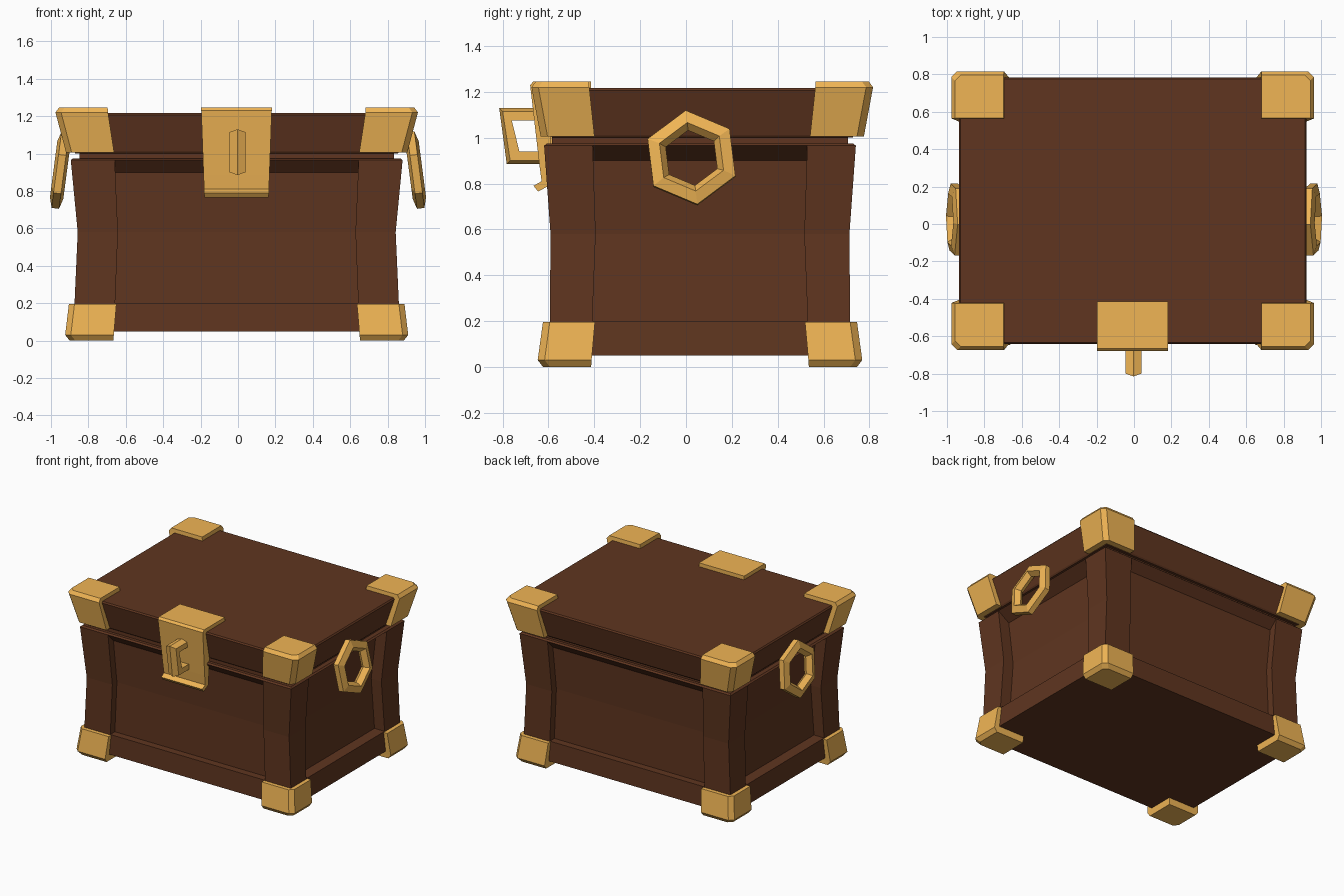
import bpy, bmesh
from math import sin, cos, radians
from mathutils import Matrix, Vector

if "Cube" in bpy.data.objects:
    bpy.data.objects.remove(bpy.data.objects["Cube"])


def material(name, col):
    m = bpy.data.materials.new(name)
    m.diffuse_color = (*col, 1)
    m.use_nodes = True
    m.node_tree.nodes["Principled BSDF"].inputs["Base Color"].default_value = m.diffuse_color
    return m


WOOD = material("dark_wood", (0.115, 0.036, 0.014))
GOLD = material("brass", (0.87, 0.46, 0.09))


def loft(name, rings, mat, closed=False):
    """Skin a list of equal-length point rings; cap the ends unless closed."""
    bm = bmesh.new()
    vr = [[bm.verts.new(p) for p in r] for r in rings]
    n = len(vr[0])
    for k in range(len(vr) if closed else len(vr) - 1):
        a, b = vr[k], vr[(k + 1) % len(vr)]
        for i in range(n):
            j = (i + 1) % n
            bm.faces.new((a[i], a[j], b[j], b[i]))
    if not closed:
        bm.faces.new(vr[0])
        bm.faces.new(vr[-1])
    bmesh.ops.recalc_face_normals(bm, faces=bm.faces)
    me = bpy.data.meshes.new(name)
    bm.to_mesh(me)
    bm.free()
    me.materials.append(mat)
    ob = bpy.data.objects.new(name, me)
    bpy.context.collection.objects.link(ob)
    return ob


def rect(z, hx, hy, cy):
    return [(CX + sx * hx, cy + sy * hy, z)
            for sx, sy in ((-1, -1), (1, -1), (1, 1), (-1, 1))]


CX, BODY_Y, LID_Y = -0.007, 0.061, 0.071
CORNERS = [(sx, sy) for sx in (-1, 1) for sy in (-1, 1)]

# Chest body: plinth, recessed panels, overhanging rim, neck under the lid
DX, DY = 0.085, 0.055
loft("body", [rect(z, hx, hy, BODY_Y) for z, hx, hy in (
    (0.05, 0.875, 0.66), (0.20, 0.867, 0.655),
    (0.20, 0.867 - DX, 0.655 - DY), (0.58, 0.85 - DX, 0.652 - DY),
    (0.90, 0.88 - DX, 0.674 - DY), (0.965, 0.887, 0.68),
    (0.975, 0.875, 0.668), (0.975, 0.84, 0.645), (1.01, 0.84, 0.645))], WOOD)

# Waisted corner posts
for k, (sx, sy) in enumerate(CORNERS):
    rings = []
    for z, ox, oy, ix, iy in ((0.20, 0.867, 0.655, 0.65, 0.47),
                              (0.58, 0.85, 0.652, 0.635, 0.455),
                              (0.965, 0.887, 0.68, 0.652, 0.468)):
        rings.append([(CX + sx * x, BODY_Y + sy * y, z)
                      for x, y in ((ix, iy), (ox, iy), (ox, oy), (ix, oy))])
    loft(f"corner_post_{k + 1}", rings, WOOD)

# Lid, flaring upward
loft("lid", [rect(z, hx, hy, LID_Y) for z, hx, hy in (
    (1.00, 0.862, 0.655), (1.01, 0.87, 0.663),
    (1.207, 0.928, 0.712), (1.217, 0.92, 0.704))], WOOD)


# Metal corner brackets with chamfered outer edges
def brackets(name, cy, sections, c=0.03):
    for k, (sx, sy) in enumerate(CORNERS):
        rings = [[(CX + sx * x, cy + sy * y, z) for x, y in
                  ((ix, iy), (ox, iy), (ox, oy - c), (ox - c, oy), (ix, oy))]
                 for z, ox, oy, ix, iy in sections]
        loft(f"{name}_{k + 1}", rings, GOLD)


brackets("bottom_bracket", BODY_Y, ((0.0, 0.893, 0.685, 0.66, 0.475),
                                    (0.03, 0.917, 0.708, 0.657, 0.473),
                                    (0.197, 0.897, 0.685, 0.643, 0.458)))
brackets("lid_bracket", LID_Y, ((1.005, 0.912, 0.705, 0.655, 0.47),
                                (1.22, 0.969, 0.745, 0.688, 0.493),
                                (1.246, 0.95, 0.726, 0.69, 0.495)))

# Hasp plate folded over the lid edge, with a flared lower lip
hasp = ((-0.415, 1.246), (-0.665, 1.246), (-0.68, 1.23), (-0.64, 0.885),
        (-0.63, 0.81), (-0.665, 0.79), (-0.645, 0.765), (-0.59, 0.795),
        (-0.59, 1.0), (-0.62, 1.2), (-0.415, 1.2))
loft("hasp_plate", [[(-0.008 + s * (0.172 + (z - 0.77) * 0.036), y, z)
                     for y, z in hasp] for s in (-1, 1)], GOLD)

# Hasp loop: rectangular frame with a ridged outer edge, rear side in the plate
mid = Vector((0, -0.70, 1.008))
corners = [Vector((0, y, z)) for y, z in
           ((-0.785, 1.10), (-0.60, 1.10), (-0.60, 0.915), (-0.752, 0.915))]
section = ((0.03, 0), (0.015, 0.042), (-0.025, 0.042),
           (-0.025, -0.042), (0.015, -0.042))
rings = []
for p in corners:
    out = Vector((0, 1 if p.y > mid.y else -1, 1 if p.z > mid.z else -1))
    rings.append([p + out * r + Vector((-0.003 + x, 0, 0)) for r, x in section])
loft("hasp_loop", rings, GOLD, closed=True)

# Six-sided ring handles, tilted out at the bottom
section = ((0.208, -0.02), (0.208, 0.02), (0.152, 0.036),
           (0.122, 0.0), (0.152, -0.036))
rings = []
for k in range(6):
    a = radians(97 + 60 * k)
    rings.append([(t, r * cos(a), r * sin(a)) for r, t in section])
tilt = (Matrix.Translation((0.95, 0.024, 0.912))
        @ Matrix.Rotation(radians(-7.5), 4, 'Y'))
rings = [[tilt @ Vector(p) for p in r] for r in rings]
for side, s in (("right", 1), ("left", -1)):
    loft(f"{side}_handle", [[(s * p.x, p.y, p.z) for p in r] for r in rings],
         GOLD, closed=True)
